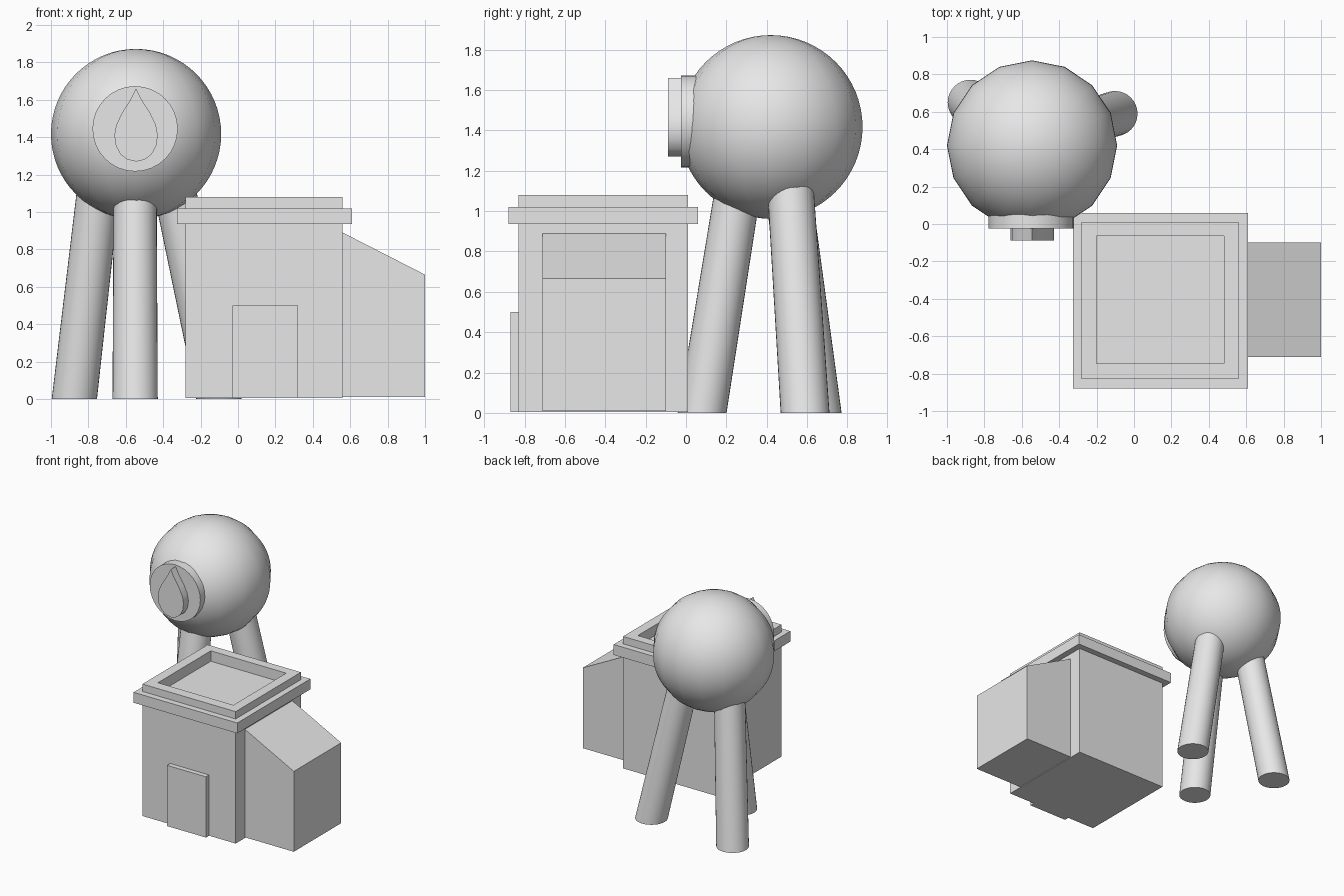
import bpy, bmesh, math
from mathutils import Vector

cube = bpy.data.objects.get("Cube")
if cube:
    bpy.data.objects.remove(cube, do_unlink=True)

grey = bpy.data.materials.new("plain_grey")
grey.use_nodes = True
COLOUR = (0.8, 0.8, 0.8, 1)
grey.diffuse_color = COLOUR
grey.node_tree.nodes["Principled BSDF"].inputs["Base Color"].default_value = COLOUR


def finish(name, bm, smooth=False):
    bmesh.ops.recalc_face_normals(bm, faces=bm.faces)
    mesh = bpy.data.meshes.new(name)
    bm.to_mesh(mesh)
    bm.free()
    mesh.materials.append(grey)
    obj = bpy.data.objects.new(name, mesh)
    bpy.context.collection.objects.link(obj)
    if smooth:
        bpy.ops.object.select_all(action='DESELECT')
        obj.select_set(True)
        bpy.context.view_layer.objects.active = obj
        bpy.ops.object.shade_smooth_by_angle(angle=math.radians(40))
    return obj


def loft(bm, bottom, top):
    """Solid between two matching outlines."""
    a = [bm.verts.new(p) for p in bottom]
    b = [bm.verts.new(p) for p in top]
    bm.faces.new(a)
    bm.faces.new(b)
    for i in range(len(a)):
        j = (i + 1) % len(a)
        bm.faces.new((a[i], a[j], b[j], b[i]))


def prism(name, outline, y0, y1, smooth=False):
    """Front outline (x, z) extruded along y."""
    bm = bmesh.new()
    loft(bm, [(x, y0, z) for x, z in outline], [(x, y1, z) for x, z in outline])
    return finish(name, bm, smooth)


def box(name, x0, x1, y0, y1, z0, z1):
    return prism(name, [(x0, z0), (x1, z0), (x1, z1), (x0, z1)], y0, y1)


def ring(cx, cy, r, n=32):
    return [(cx + r * math.cos(math.tau * i / n), cy + r * math.sin(math.tau * i / n))
            for i in range(n)]


# Building: body, roof slab, door and sloped side annex
box("building_body", -0.28, 0.56, -0.83, 0.01, 0.005, 0.96)
box("roof_slab", -0.325, 0.61, -0.88, 0.06, 0.935, 0.995)
box("door", -0.03, 0.32, -0.87, -0.78, 0.005, 0.5)
prism("side_annex", [(0.5, 0.01), (1.0, 0.01), (1.0, 0.665), (0.56, 0.89), (0.5, 0.89)],
      -0.71, -0.10)


# Roof frames around the sunken roof floor
def frame(name, x0, x1, y0, y1, z0, z1):
    def rect(a, b, c, d, z):
        return [(a, c, z), (b, c, z), (b, d, z), (a, d, z)]
    inner = (-0.2, 0.48, -0.745, -0.065)
    bm = bmesh.new()
    loops = [[bm.verts.new(p) for p in rect(*r, z)]
             for r, z in (((x0, x1, y0, y1), z0), ((x0, x1, y0, y1), z1),
                          (inner, z1), (inner, z0))]
    for k in range(4):
        a, b = loops[k], loops[(k + 1) % 4]
        for i in range(4):
            j = (i + 1) % 4
            bm.faces.new((a[i], a[j], b[j], b[i]))
    finish(name, bm)


frame("roof_slab_edge", -0.325, 0.61, -0.88, 0.06, 0.995, 1.02)
frame("roof_parapet", -0.28, 0.56, -0.83, 0.01, 1.02, 1.08)

# Round tank
tank = Vector((-0.545, 0.42, 1.417))
bm = bmesh.new()
bmesh.ops.create_uvsphere(bm, u_segments=16, v_segments=32, radius=0.455)
bmesh.ops.translate(bm, verts=bm.verts, vec=tank)
finish("tank_sphere", bm, True)

# Three leaning legs: foot centre and lean per unit of height
LEGS = {"front_leg": ((-0.55, 0.08), (0.0, 0.16)),
        "back_right_leg": ((-0.875, 0.65), (0.115, -0.13)),
        "back_left_leg": ((-0.102, 0.59), (-0.212, -0.065))}
for name, ((x, y), (dx, dy)) in LEGS.items():
    h = 1.13
    bm = bmesh.new()
    loft(bm, [(*p, 0) for p in ring(x, y, 0.121)],
         [(*p, h) for p in ring(x + dx * h, y + dy * h, 0.115)])
    finish(name, bm, True)

# Round badge with a raised water drop
prism("badge_disc", ring(-0.55, 1.445, 0.228), -0.025, 0.12, True)
side = [(0.0, 1.66), (0.03, 1.6), (0.075, 1.53), (0.106, 1.465), (0.116, 1.41),
        (0.108, 1.355), (0.083, 1.308), (0.045, 1.28), (0.0, 1.27)]
drop = side + [(-x, z) for x, z in side[-2:0:-1]]
prism("water_drop", [(-0.545 + x, z) for x, z in drop], -0.088, 0.0, True)
